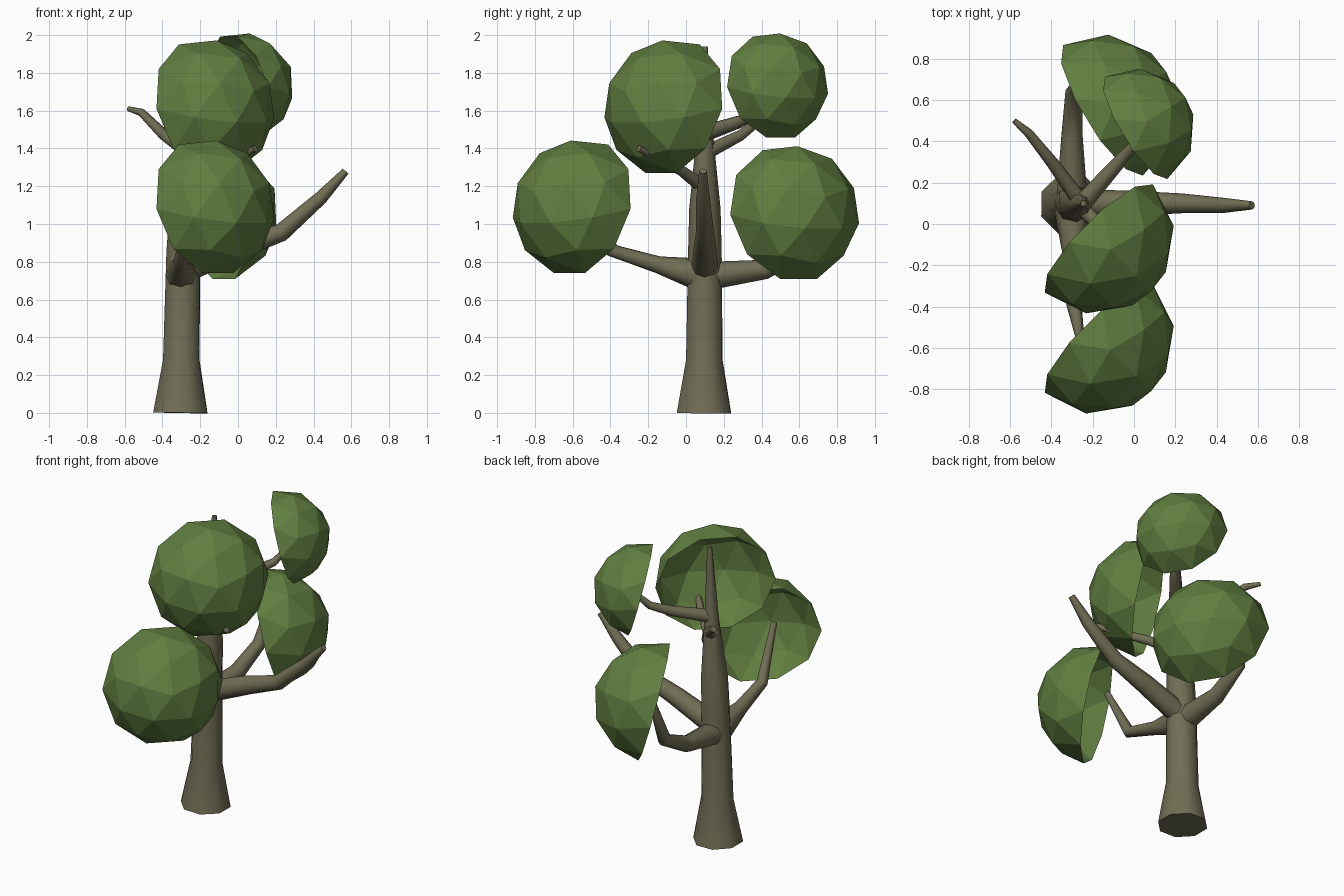
import bpy, bmesh, math
from mathutils import Vector, Matrix

if "Cube" in bpy.data.objects:
    bpy.data.objects.remove(bpy.data.objects["Cube"])


def material(name, rgb):
    m = bpy.data.materials.new(name)
    m.diffuse_color = (*rgb, 1)
    m.use_nodes = True
    m.node_tree.nodes["Principled BSDF"].inputs["Base Color"].default_value = m.diffuse_color
    return m


BARK = material("bark_brown", (0.165, 0.155, 0.09))
LEAF = material("leaf_green", (0.12, 0.21, 0.052))


def make_object(name, bm, mat):
    me = bpy.data.meshes.new(name)
    bm.to_mesh(me)
    bm.free()
    me.materials.append(mat)
    ob = bpy.data.objects.new(name, me)
    bpy.context.collection.objects.link(ob)
    return ob


def limb(name, path, sides=8):
    """Tapered tube through (x, y, z, radius) points, with end caps."""
    bm = bmesh.new()
    pts = [Vector(p[:3]) for p in path]
    rings = []
    for i, p in enumerate(pts):
        tangent = pts[min(i + 1, len(pts) - 1)] - pts[max(i - 1, 0)]
        rot = tangent.to_track_quat('Z', 'Y')
        ring = []
        for k in range(sides):
            a = math.tau * k / sides
            ring.append(bm.verts.new(p + rot @ Vector((math.cos(a), math.sin(a), 0)) * path[i][3]))
        rings.append(ring)
    for a, b in zip(rings, rings[1:]):
        for k in range(sides):
            j = (k + 1) % sides
            f = bm.faces.new((a[k], a[j], b[j], b[k]))
            f.smooth = True
    bm.faces.new(rings[0][::-1])
    bm.faces.new(rings[-1])
    return make_object(name, bm, BARK)


def leaf_dome(name, centre, radius, normal):
    """Open, faceted half ball whose pole points along normal."""
    bm = bmesh.new()
    bmesh.ops.create_icosphere(bm, subdivisions=2, radius=radius)
    lower = [f for f in bm.faces if f.calc_center_median().z < 0]
    bmesh.ops.delete(bm, geom=lower, context='FACES')
    n = Vector(normal).normalized()
    x = (Vector((0, 0, 1)) - n * n.z).normalized()
    rot = Matrix((x, n.cross(x), n)).transposed().to_4x4()
    bm.transform(Matrix.Translation(centre) @ rot)
    return make_object(name, bm, LEAF)


# Trunk: flared base tapering to a thin tip
limb("trunk", [(-.305, .095, 0, .155), (-.30, .097, .28, .102), (-.29, .1, .85, .09),
               (-.28, .1, 1.08, .083), (-.26, .1, 1.45, .046), (-.245, .1, 1.94, .015)])

# Lower branches
limb("right_branch", [(-.28, .1, .76, .07), (.0, .1, .875, .06), (.23, .1, .955, .048),
                      (.44, .09, 1.14, .036), (.57, .09, 1.28, .02)])
limb("front_branch", [(-.3, .06, .735, .085), (-.3, -.15, .785, .045),
                      (-.29, -.39, .86, .037), (-.26, -.56, 1.19, .02)])
limb("back_branch", [(-.3, .12, .725, .075), (-.3, .42, .76, .052),
                     (-.29, .64, .87, .042), (-.25, .72, 1.15, .022)])

# Upper branches
limb("upper_front_branch", [(-.28, .1, 1.19, .04), (-.15, -.02, 1.28, .03),
                            (-.02, -.14, 1.34, .025), (.09, -.25, 1.40, .018)])
limb("upper_right_branch", [(-.25, .1, 1.48, .045), (-.09, .28, 1.54, .034),
                            (.0, .38, 1.59, .025), (.06, .45, 1.68, .015)])
limb("upper_left_branch", [(-.26, .11, 1.38, .04), (-.39, .29, 1.47, .03),
                           (-.51, .44, 1.59, .022), (-.58, .5, 1.61, .013)])

# Foliage domes
FRONT = (.685, -.685, .25)
BACK = (.82, .5, .25)
leaf_dome("upper_front_foliage", (-.17, -.07, 1.61), .37, FRONT)
leaf_dome("lower_front_foliage", (-.17, -.555, 1.08), .37, FRONT)
leaf_dome("lower_back_foliage", (-.15, .55, 1.05), .37, BACK)
leaf_dome("upper_back_foliage", (.01, .465, 1.725), .29, BACK)
